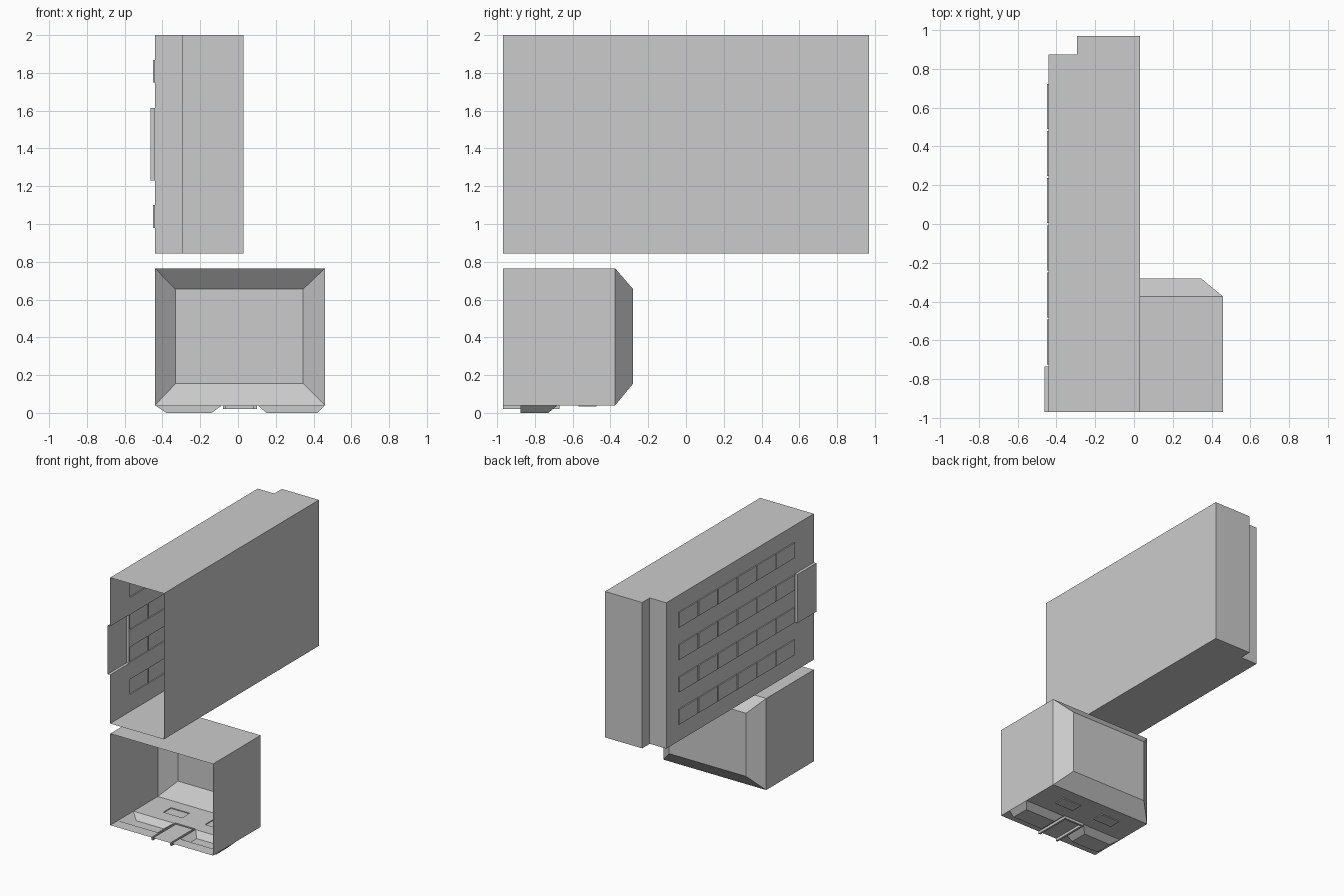
import bpy
import bmesh

cube = bpy.data.objects.get("Cube")
if cube:
    bpy.data.objects.remove(cube, do_unlink=True)

# One plain grey for everything
grey = bpy.data.materials.new("plain_grey")
grey.use_nodes = True
grey.diffuse_color = (0.6, 0.6, 0.6, 1)
grey.node_tree.nodes["Principled BSDF"].inputs["Base Color"].default_value = (0.6, 0.6, 0.6, 1)


def face(bm, *points):
    return bm.faces.new([bm.verts.new(p) for p in points])


def loft(bm, low, high, skip=()):
    """Join two matching loops of points with quads."""
    n = len(low)
    for i in range(n):
        if i not in skip:
            j = (i + 1) % n
            face(bm, low[i], low[j], high[j], high[i])


def pocket(u0, u1, v0, v1, depth, inset=(0, 0, 0, 0), skip=()):
    """Raised patch; inset is the taper at u0, u1, v0, v1; skip lists open sides."""
    return dict(rim=(u0, u1, v0, v1), depth=depth, inset=inset, skip=skip)


def panel(bm, bounds, place, pockets):
    """Flat wall, pushed outwards at each pocket and left open behind it."""
    rims = [p["rim"] for p in pockets] + [bounds]
    us = sorted({c for r in rims for c in r[:2]})
    vs = sorted({c for r in rims for c in r[2:]})
    for u0, u1 in zip(us, us[1:]):
        for v0, v1 in zip(vs, vs[1:]):
            u, v = (u0 + u1) / 2, (v0 + v1) / 2
            if not any(a < u < b and c < v < d for a, b, c, d in rims[:-1]):
                face(bm, *[place(*c, 0) for c in ((u0, v0), (u1, v0), (u1, v1), (u0, v1))])
    for p in pockets:
        a, b, c, d = p["rim"]
        e, f, g, h = p["inset"]
        rim = [place(u, v, 0) for u, v in ((a, c), (b, c), (b, d), (a, d))]
        a, b, c, d = a + e, b - f, c + g, d - h
        cap = [place(u, v, p["depth"]) for u, v in ((a, c), (b, c), (b, d), (a, d))]
        loft(bm, rim, cap, p["skip"])
        face(bm, *cap)


def finish(bm, name):
    bmesh.ops.remove_doubles(bm, verts=bm.verts, dist=0.0005)
    bmesh.ops.recalc_face_normals(bm, faces=bm.faces)
    mesh = bpy.data.meshes.new(name)
    bm.to_mesh(mesh)
    bm.free()
    mesh.materials.append(grey)
    obj = bpy.data.objects.new(name, mesh)
    bpy.context.collection.objects.link(obj)


FRONT, RIGHT = -0.97, -0.44

# Upper shell: tall stepped body, open at the front
BACK, STEP_Y, STEP_X, SIDE = 0.97, 0.875, -0.295, 0.03
LOW, HIGH = 0.845, 2.0
bm = bmesh.new()
outline = [(RIGHT, STEP_Y), (STEP_X, STEP_Y), (STEP_X, BACK),
           (SIDE, BACK), (SIDE, FRONT), (RIGHT, FRONT)]
bottom = [(x, y, LOW) for x, y in outline]
top = [(x, y, HIGH) for x, y in outline]
loft(bm, bottom, top, skip=(4, 5))
face(bm, *bottom)
face(bm, *top)

# Rows of raised bricks and a plate at the front edge of the right wall
bricks = []
for row in range(4):
    z = 0.98 + row * 0.256
    for col in range(6):
        y = -0.725 + col * 0.243
        bricks.append(pocket(y, y + 0.232, z, z + 0.12, 0.009))
plate = pocket(FRONT, -0.735, 1.23, 1.615, 0.022, skip=(3,))
panel(bm, (FRONT, STEP_Y, LOW, HIGH), lambda y, z, d: (RIGHT - d, y, z), bricks + [plate])
finish(bm, "upper_shell")

# Lower shell: box with a chamfered back, open at the front
LEFT, FLOOR, ROOF, EDGE, END = 0.46, 0.04, 0.765, -0.375, -0.28


def ring(y, x0, x1, z0, z1):
    return [(x0, y, z0), (x1, y, z0), (x1, y, z1), (x0, y, z1)]


bm = bmesh.new()
mouth = ring(FRONT, RIGHT, LEFT, FLOOR, ROOF)
rear = ring(EDGE, RIGHT, LEFT, FLOOR, ROOF)
cap = ring(END, -0.33, 0.345, 0.155, 0.655)
loft(bm, mouth, rear, skip=(0,))
loft(bm, rear, cap)
face(bm, *cap)

# Underside: two tapered feet, two small pads and a U-shaped rail
feet = [pocket(RIGHT, -0.085, -0.875, -0.68, 0.04, (0.06, 0.055, 0, 0.05)),
        pocket(0.105, LEFT, -0.875, -0.68, 0.04, (0.045, 0.04, 0, 0.05))]
pads = [pocket(x, x + 0.165, -0.57, -0.475, 0.007) for x in (-0.255, 0.11)]
rails = [pocket(x, x + 0.015, FRONT, -0.67, 0.02, skip=(0,)) for x in (-0.08, 0.085)]
rails.append(pocket(-0.065, 0.085, -0.685, -0.67, 0.02))
panel(bm, (RIGHT, LEFT, FRONT, EDGE), lambda x, y, d: (x, y, FLOOR - d), feet + pads + rails)
finish(bm, "lower_shell")
